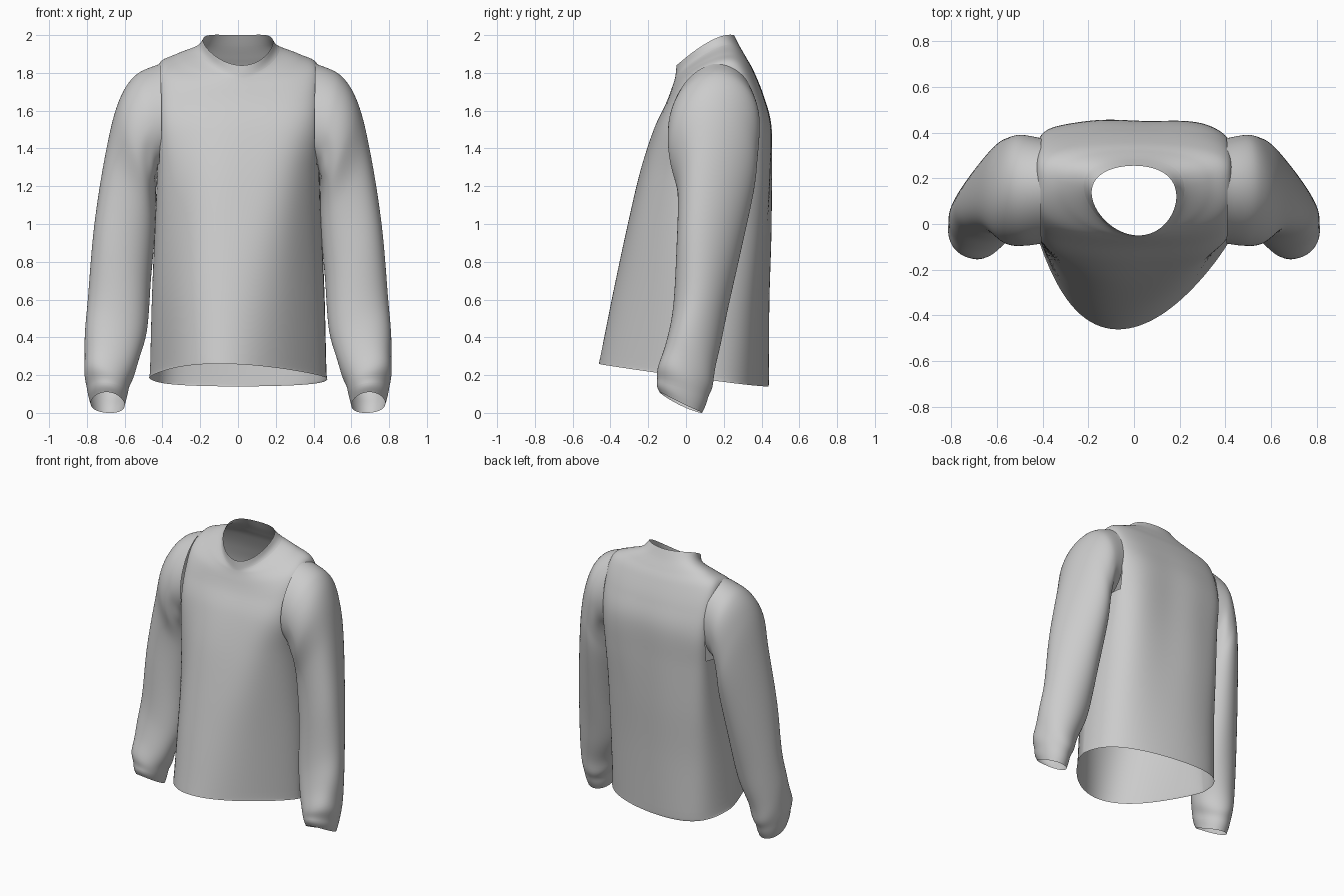
import bpy
import bmesh
from math import sin, cos, pi, exp, copysign
from mathutils import Vector

SEGMENTS = 120
STEPS = 8

if "Cube" in bpy.data.objects:
    bpy.data.objects.remove(bpy.data.objects["Cube"], do_unlink=True)


def make_material(name, colour):
    mat = bpy.data.materials.new(name)
    mat.use_nodes = True
    mat.diffuse_color = colour
    mat.node_tree.nodes["Principled BSDF"].inputs["Base Color"].default_value = colour
    return mat


def ring(outer, front, inner, back, front_power=1, back_power=1):
    """Closed loop through four points; the powers make it pointed or boxy."""
    outer, front, inner, back = map(Vector, (outer, front, inner, back))
    middle = (outer + inner) / 2
    bulge = (front + back) / 2 - middle
    points = []
    for k in range(SEGMENTS):
        angle = 2 * pi * k / SEGMENTS
        s = sin(angle)
        power = front_power if s > 0 else back_power
        s = copysign(abs(s) ** power, s) if abs(s) > 1e-6 else 0
        points.append(middle + (outer - inner) / 2 * cos(angle)
                      + (front - back) / 2 * s + bulge * s * s)
    return points


def spline(a, b, c, d, t):
    """Smooth curve from b to c."""
    return (b * 2 + (c - a) * t + (a * 2 - b * 5 + c * 4 - d) * t ** 2
            + (b * 3 - a - c * 3 + d) * t ** 3) / 2


def loft_rings(keys):
    """Fill in smooth rings between the key rings."""
    rings = []
    last = len(keys) - 1
    for i in range(last):
        quad = [keys[max(0, min(last, i + n))] for n in (-1, 0, 1, 2)]
        for step in range(STEPS):
            rings.append([spline(*column, step / STEPS) for column in zip(*quad)])
    rings.append(keys[last])
    return rings


def fold_rings(rings, fold):
    """Push each ring in and out around its centre to make cloth folds."""
    for i, points in enumerate(rings):
        centre = sum(points, Vector()) / SEGMENTS
        for k, p in enumerate(points):
            points[k] = centre + (p - centre) * (1 + fold(i / STEPS, 2 * pi * k / SEGMENTS))


def build_part(name, rings, flip, material, keep=lambda centre: True):
    bm = bmesh.new()
    rows = [[bm.verts.new(p) for p in points] for points in rings]
    for low, high in zip(rows, rows[1:]):
        for k in range(SEGMENTS):
            n = (k + 1) % SEGMENTS
            corners = [low[k], low[n], high[n], high[k]]
            face = bm.faces.new(corners[::-1] if flip else corners)
            face.smooth = True
            if not keep(face.calc_center_median()):
                bm.faces.remove(face)
    mesh = bpy.data.meshes.new(name)
    bm.to_mesh(mesh)
    bm.free()
    mesh.materials.append(material)
    obj = bpy.data.objects.new(name, mesh)
    bpy.context.collection.objects.link(obj)
    return obj


cloth = make_material("light grey cloth", (0.6, 0.6, 0.6, 1))

# Torso, hem to neck: half width, left y, right y, side z, front x y z, back y z, powers
torso_rows = [
    (.47, .04, .16, .185, -.1, -.46, .26, .43, .14, 1.45, .9),
    (.465, .04, .16, .245, -.1, -.45, .315, .435, .2, 1.45, .88),
    (.455, .07, .15, .6, -.08, -.385, .65, .445, .58, 1.2, .75),
    (.44, .11, .16, .95, -.05, -.315, .98, .46, .95, .85, .58),
    (.43, .15, .16, 1.25, -.02, -.245, 1.27, .465, 1.28, .55, .4),
    (.43, .16, .16, 1.48, 0, -.17, 1.5, .46, 1.52, .32, .27),
    (.43, .16, .16, 1.7, 0, -.105, 1.64, .415, 1.68, .34, .27),
    (.42, .17, .17, 1.84, 0, -.075, 1.72, .36, 1.81, .55, .5),
    (.33, .17, .17, 1.89, .01, -.06, 1.765, .32, 1.88, .85, .8),
    (.22, .16, .16, 1.93, .02, -.055, 1.79, .285, 1.94, 1, 1),
    (.185, .13, .13, 1.97, .02, -.05, 1.84, .255, 2, 1, 1),
]
torso_keys = [ring((w, ly, sz), (fx, fy, fz), (-w, ry, sz), (0, by, bz), fp, bp)
              for w, ly, ry, sz, fx, fy, fz, by, bz, fp, bp in torso_rows]
torso_rings = loft_rings(torso_keys)


def torso_fold(row, angle):
    fade = exp(-((row - 3.5) / 2.5) ** 2)
    back_dip = exp(-((angle - 1.5 * pi) / 0.4) ** 2)
    return fade * (0.01 * sin(7 * angle + 0.3 * row) - 0.05 * back_dip)


fold_rings(torso_rings, torso_fold)
hem_top = STEPS
collar_base = STEPS * (len(torso_rows) - 2)


def outside_armhole(centre):
    return abs(centre.x) < 0.415 or not 1.32 < centre.z < 1.78


build_part("hem_band", torso_rings[:hem_top + 1], True, cloth)
build_part("torso", torso_rings[hem_top:collar_base + 1], True, cloth, outside_armhole)
build_part("collar", torso_rings[collar_base:], True, cloth)

# Sleeve, shoulder to wrist: outer, front, inner and back points
sleeve_rows = [
    ((.41, .17, 1.849), (.405, -.085, 1.54), (.41, .14, 1.29), (.405, .375, 1.55)),
    ((.545, .155, 1.785), (.48, -.095, 1.5), (.43, .14, 1.25), (.49, .39, 1.52)),
    ((.635, .13, 1.64), (.54, -.09, 1.38), (.435, .14, 1.15), (.54, .38, 1.38)),
    ((.7, .11, 1.38), (.57, -.045, 1.17), (.435, .13, 1), (.565, .36, 1.2)),
    ((.76, .08, 1), (.61, -.05, .85), (.46, .1, .72), (.605, .29, .87)),
    ((.795, .05, .6), (.63, -.075, .5), (.485, .05, .42), (.64, .21, .5)),
    ((.815, -.01, .3), (.68, -.14, .26), (.55, -.01, .21), (.69, .15, .2)),
    ((.8, -.02, .13), (.69, -.155, .16), (.585, -.03, .1), (.69, .115, .07)),
    ((.78, -.02, .05), (.69, -.14, .11), (.6, -.03, .04), (.69, .085, 0)),
]


def sleeve_fold(row, angle):
    wrist = exp(-((row - 6.2) / 0.8) ** 2)
    armpit = exp(-((row - 1.3) / 0.5) ** 2) * max(0, -cos(angle))
    return (0.04 * wrist * sin(5 * row + 2 * sin(angle)) * sin(angle + 0.8)
            + 0.05 * armpit * sin(6 * angle))


# Matching sleeves and cuffs on both sides
for side, label in ((1, "left"), (-1, "right")):
    keys = [ring(*[(side * x, y, z) for x, y, z in row]) for row in sleeve_rows]
    rings = loft_rings(keys)
    fold_rings(rings, sleeve_fold)
    cuff_start = STEPS * (len(sleeve_rows) - 2)
    build_part(label + "_sleeve", rings[:cuff_start + 1], side < 0, cloth)
    build_part(label + "_cuff", rings[cuff_start:], side < 0, cloth)
